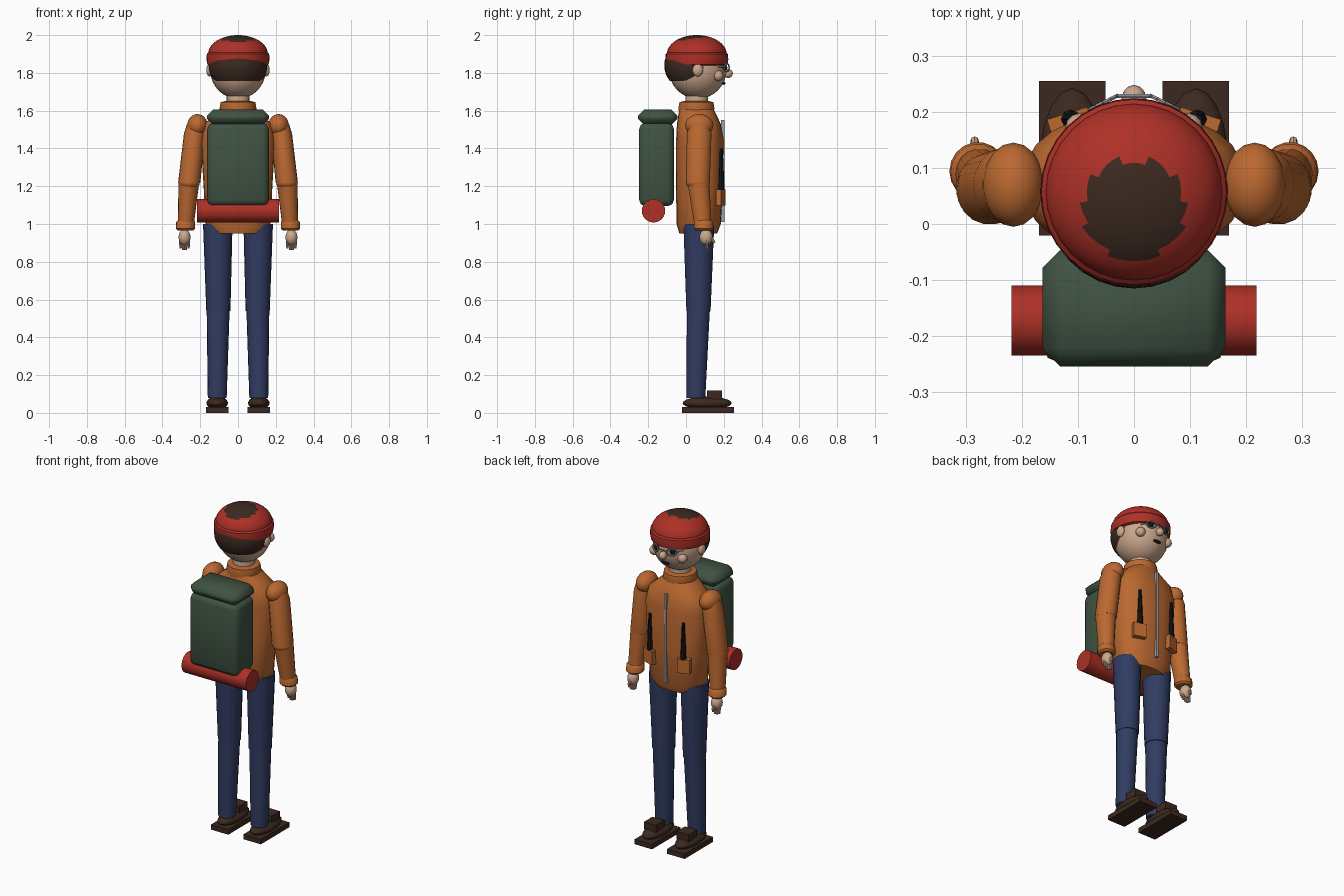
import bpy, bmesh, math
from mathutils import Matrix, Vector

if "Cube" in bpy.data.objects:
    bpy.data.objects.remove(bpy.data.objects["Cube"], do_unlink=True)


def material(name, rgb):
    m = bpy.data.materials.new(name)
    m.use_nodes = True
    m.diffuse_color = (*rgb, 1)
    m.node_tree.nodes["Principled BSDF"].inputs["Base Color"].default_value = (*rgb, 1)
    return m


ORANGE = material("jacket orange", (0.50, 0.14, 0.03))
RED = material("hat red", (0.42, 0.03, 0.02))
GREEN = material("pack green", (0.05, 0.085, 0.055))
BLUE = material("denim blue", (0.03, 0.045, 0.12))
BROWN = material("hair brown", (0.045, 0.022, 0.014))
SKIN = material("skin", (0.60, 0.39, 0.27))
GREY = material("metal grey", (0.35, 0.37, 0.40))
BLACK = material("black", (0.008, 0.008, 0.01))


def finish(name, bm, mat, mirror=False, angle=40):
    """Turn a bmesh into an object, optionally mirrored across x = 0."""
    bmesh.ops.recalc_face_normals(bm, faces=bm.faces)
    me = bpy.data.meshes.new(name)
    bm.to_mesh(me)
    bm.free()
    me.materials.append(mat)
    ob = bpy.data.objects.new(name, me)
    bpy.context.collection.objects.link(ob)
    bpy.ops.object.select_all(action="DESELECT")
    ob.select_set(True)
    bpy.context.view_layer.objects.active = ob
    bpy.ops.object.shade_smooth_by_angle(angle=math.radians(angle))
    if mirror:
        ob.modifiers.new("mirror", "MIRROR").use_mirror_merge = False
    return ob


def loft(name, mat, rings, n=18, power=2, mirror=False):
    """Skin of stacked (super)ellipses given as (x, y, z, radius x, radius y)."""
    bm = bmesh.new()
    loops = []
    for x, y, z, rx, ry in rings:
        loop = []
        for i in range(n):
            c, s = math.cos(math.tau * i / n), math.sin(math.tau * i / n)
            e = 2 / power
            loop.append(bm.verts.new((x + rx * math.copysign(abs(c) ** e, c),
                                      y + ry * math.copysign(abs(s) ** e, s), z)))
        loops.append(loop)
    for a, b in zip(loops, loops[1:]):
        for i in range(n):
            j = (i + 1) % n
            bm.faces.new((a[i], a[j], b[j], b[i]))
    bm.faces.new(loops[0])
    bm.faces.new(loops[-1])
    return finish(name, bm, mat, mirror)


def ball(name, mat, centre, radii, mirror=False, seg=18, keep=None):
    bm = bmesh.new()
    bmesh.ops.create_uvsphere(bm, u_segments=seg, v_segments=seg * 2 // 3, radius=1)
    bmesh.ops.transform(bm, verts=bm.verts,
                        matrix=Matrix.Translation(centre) @ Matrix.Diagonal((*radii, 1)))
    if keep:
        drop = [f for f in bm.faces if not keep(f.calc_center_median())]
        bmesh.ops.delete(bm, geom=drop, context="FACES")
    return finish(name, bm, mat, mirror, 60)


def box(name, mat, centre, size, bevel=0, turn=0, mirror=False, segments=1):
    bm = bmesh.new()
    bmesh.ops.create_cube(bm, size=1)
    bmesh.ops.scale(bm, vec=size, verts=bm.verts)
    if bevel:
        bmesh.ops.bevel(bm, geom=bm.edges[:], offset=bevel, segments=segments,
                        profile=0.5, affect="EDGES")
    bmesh.ops.transform(bm, verts=bm.verts,
                        matrix=Matrix.Translation(centre) @ Matrix.Rotation(turn, 4, "Z"))
    return finish(name, bm, mat, mirror, 50)


def rod(name, mat, a, b, r1, r2, n=16, mirror=False):
    a, b = Vector(a), Vector(b)
    bm = bmesh.new()
    bmesh.ops.create_cone(bm, cap_ends=True, segments=n, radius1=r1, radius2=r2,
                          depth=(b - a).length)
    turn = (b - a).to_track_quat("Z", "Y").to_matrix().to_4x4()
    bmesh.ops.transform(bm, verts=bm.verts, matrix=Matrix.Translation((a + b) / 2) @ turn)
    return finish(name, bm, mat, mirror)


# Shoes and trousers
box("shoe_soles", BROWN, (0.11, 0.117, 0.015), (0.118, 0.275, 0.03), mirror=True)
ball("shoe_uppers", BROWN, (0.11, 0.112, 0.052), (0.058, 0.13, 0.034), mirror=True)
box("shoe_tongues", BROWN, (0.11, 0.15, 0.095), (0.08, 0.08, 0.045), mirror=True)
loft("lower_legs", BLUE, [(0.11, 0.052, 0.08, 0.05, 0.051), (0.105, 0.066, 0.56, 0.061, 0.062)],
     mirror=True)
ball("knees", BLUE, (0.104, 0.066, 0.55), (0.061, 0.062, 0.045), mirror=True)
loft("upper_legs", BLUE, [(0.104, 0.066, 0.54, 0.064, 0.065), (0.107, 0.068, 1.0, 0.078, 0.083)],
     mirror=True)

# Jacket body, collar and neck
loft("jacket", ORANGE, [(0, 0.065, 0.95, 0.14, 0.10), (0, 0.067, 1.0, 0.172, 0.117),
                        (0, 0.072, 1.2, 0.182, 0.125), (0, 0.073, 1.45, 0.198, 0.125),
                        (0, 0.068, 1.53, 0.18, 0.116), (0, 0.06, 1.58, 0.12, 0.10),
                        (0, 0.055, 1.61, 0.09, 0.09)], n=24, power=2.3)
loft("collar", ORANGE, [(0, 0.055, 1.575, 0.09, 0.09), (0, 0.055, 1.61, 0.098, 0.097),
                        (0, 0.055, 1.645, 0.092, 0.091), (0, 0.055, 1.65, 0.07, 0.07)])
loft("neck", SKIN, [(0, 0.055, 1.6, 0.062, 0.062), (0, 0.058, 1.7, 0.06, 0.06)])
box("jacket_zip", GREY, (0, 0.194, 1.28), (0.014, 0.018, 0.54))
rod("pocket_slits", BLACK, (0.113, 0.187, 1.18), (0.113, 0.187, 1.4), 0.017, 0.008, 8, True)
box("pockets", ORANGE, (0.115, 0.183, 1.14), (0.075, 0.03, 0.085), turn=-0.3, mirror=True)

# Arms
ball("shoulders", ORANGE, (0.215, 0.07, 1.522), (0.055, 0.075, 0.06), mirror=True)
loft("upper_arms", ORANGE, [(0.225, 0.07, 1.53, 0.045, 0.05), (0.23, 0.07, 1.48, 0.056, 0.066),
                            (0.258, 0.063, 1.22, 0.059, 0.064)], mirror=True)
ball("elbows", ORANGE, (0.259, 0.063, 1.22), (0.058, 0.063, 0.04), mirror=True)
loft("forearms", ORANGE, [(0.259, 0.064, 1.24, 0.056, 0.06), (0.275, 0.088, 1.01, 0.043, 0.047)],
     mirror=True)
loft("cuffs", ORANGE, [(0.278, 0.094, 0.965, 0.04, 0.042), (0.278, 0.094, 0.975, 0.051, 0.052),
                       (0.277, 0.092, 1.01, 0.05, 0.051), (0.276, 0.09, 1.02, 0.042, 0.044)],
     mirror=True)

# Hands
ball("palms", SKIN, (0.283, 0.106, 0.93), (0.032, 0.035, 0.042), mirror=True)
for i in range(4):
    x = 0.262 + i * 0.014
    tip = 0.858 + 0.008 * abs(i - 1.5)
    rod(f"finger_pair_{i + 1}", SKIN, (x, 0.108, 0.92), (x, 0.114, tip), 0.009, 0.006, 8, True)
rod("thumbs", SKIN, (0.283, 0.125, 0.94), (0.284, 0.15, 0.9), 0.01, 0.007, 8, True)

# Head and face
ball("head", SKIN, (0, 0.062, 1.815), (0.147, 0.152, 0.152), seg=24)
ball("ears", SKIN, (0.15, 0.062, 1.815), (0.018, 0.028, 0.034), mirror=True)
ball("nose", SKIN, (0, 0.223, 1.797), (0.022, 0.025, 0.024), seg=12)
ball("cheeks", SKIN, (0.095, 0.17, 1.785), (0.028, 0.028, 0.028), mirror=True, seg=12)
ball("mouth", BLACK, (0, 0.2, 1.745), (0.028, 0.01, 0.008), seg=12)
ball("eyes", BLACK, (0.053, 0.206, 1.828), (0.017, 0.013, 0.017), mirror=True, seg=12)

# Spectacles
for i in range(12):
    def rim(k):
        t = math.tau * k / 12
        c = 0.025 * math.cos(t)
        return (0.055 + c, 0.216 - 0.5 * c, 1.828 + 0.022 * math.sin(t))
    rod(f"spectacle_rim_{i + 1}", GREY, rim(i), rim(i + 1), 0.004, 0.004, 6, True)
rod("spectacle_bridge", GREY, (-0.03, 0.228, 1.832), (0.03, 0.228, 1.832), 0.004, 0.004, 6)
rod("spectacle_arms", GREY, (0.08, 0.203, 1.832), (0.15, 0.07, 1.832), 0.004, 0.004, 6, True)

# Hair below the hat
ball("hair", BROWN, (0, 0.037, 1.84), (0.156, 0.152, 0.14), seg=30,
     keep=lambda p: p.z > 1.765 and (p.y < 0.05 or p.z > 1.87))

# Hat: rolled band and dome, with hair showing at the crown
hat_rings = [(0.15, 1.84), (0.162, 1.845), (0.167, 1.87), (0.165, 1.9), (0.157, 1.908)]
for k in range(1, 14):
    t = k / 14 * math.pi / 2
    hat_rings.append((0.158 * math.cos(t), 1.9 + 0.1 * math.sin(t)))
hat = loft("hat", RED, [(0, 0.057, z, r, r) for r, z in hat_rings], n=32)
hat.data.materials.append(BROWN)
for f in hat.data.polygons:
    c = f.center
    if c.z > 1.92 and math.hypot(c.x, c.y - 0.026) < 0.09:
        f.material_index = 1

# Backpack with lid and bedroll
box("backpack", GREEN, (0, -0.156, 1.315), (0.326, 0.184, 0.44), bevel=0.032, segments=2)
box("backpack_lid", GREEN, (0, -0.15, 1.565), (0.326, 0.208, 0.08), bevel=0.032)
rod("bedroll", RED, (-0.218, -0.172, 1.07), (0.218, -0.172, 1.07), 0.062, 0.062, 24)
